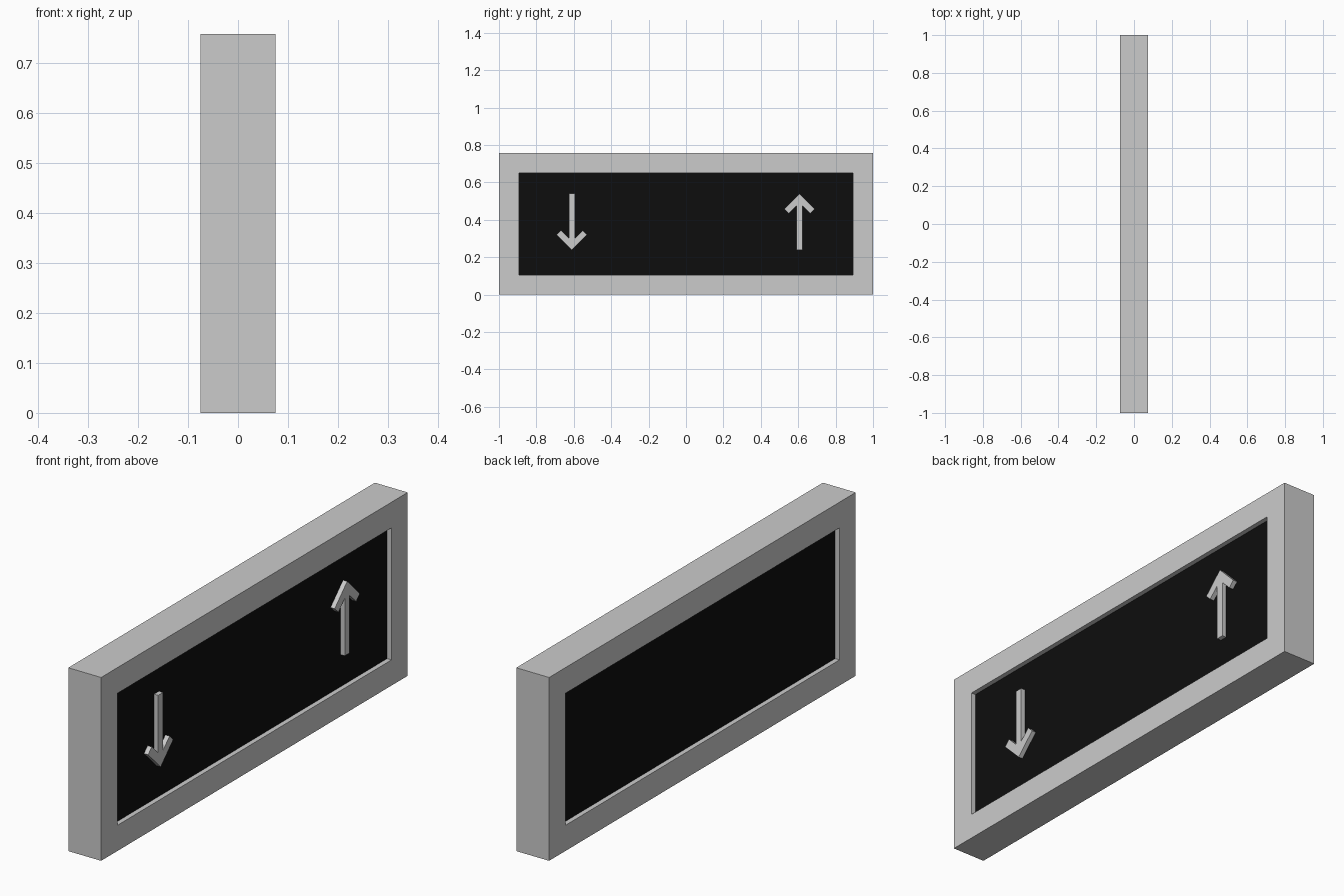
import bpy, bmesh

if "Cube" in bpy.data.objects:
    bpy.data.objects.remove(bpy.data.objects["Cube"])

W, H, T, B = 1.0, 0.757, 0.075, 0.106   # half length, height, half thickness, border
PANEL = 0.055                            # half thickness of the recessed panel


def finish(name, bm, mat=None):
    bmesh.ops.recalc_face_normals(bm, faces=bm.faces)
    me = bpy.data.meshes.new(name)
    bm.to_mesh(me)
    bm.free()
    ob = bpy.data.objects.new(name, me)
    bpy.context.collection.objects.link(ob)
    if mat:
        me.materials.append(mat)
    return ob


def rect(y, z0, z1):
    return [(-y, z0), (y, z0), (y, z1), (-y, z1)]


def prism(name, outline, x0, x1, mat=None):
    """Extrude a (y, z) outline along x."""
    bm = bmesh.new()
    face = bm.faces.new([bm.verts.new((x0, y, z)) for y, z in outline])
    ext = bmesh.ops.extrude_face_region(bm, geom=[face])
    verts = [g for g in ext["geom"] if isinstance(g, bmesh.types.BMVert)]
    bmesh.ops.translate(bm, verts=verts, vec=(x1 - x0, 0, 0))
    return finish(name, bm, mat)


# Frame: rectangular ring, open through the middle
bm = bmesh.new()
loops = [[bm.verts.new((x, y, z)) for y, z in pts]
         for pts, x in ((rect(W, 0, H), -T), (rect(W, 0, H), T),
                        (rect(W - B, B, H - B), T), (rect(W - B, B, H - B), -T))]
for a, b in zip(loops, loops[1:] + loops[:1]):
    for i in range(4):
        j = (i + 1) % 4
        bm.faces.new((a[i], a[j], b[j], b[i]))
finish("frame", bm)

# Dark panel, recessed on both sides
black = bpy.data.materials.new("black")
black.diffuse_color = (0.004, 0.004, 0.004, 1)
black.use_nodes = True
black.node_tree.nodes["Principled BSDF"].inputs["Base Color"].default_value = black.diffuse_color
prism("panel", rect(W - B, B, H - B), -PANEL, PANEL, black)

# Raised arrows on the +x side: half profile mirrored about the shaft
half = [(0, 0.151), (0.082, 0.069), (0.058, 0.045), (0.016, 0.087), (0.016, -0.151)]
arrow = half + [(-y, z) for y, z in reversed(half[1:])]
for name, yc, s in (("up_arrow", 0.607, 1), ("down_arrow", -0.61, -1)):
    prism(name, [(yc + s * y, 0.389 + s * z) for y, z in arrow], PANEL, 0.074)
